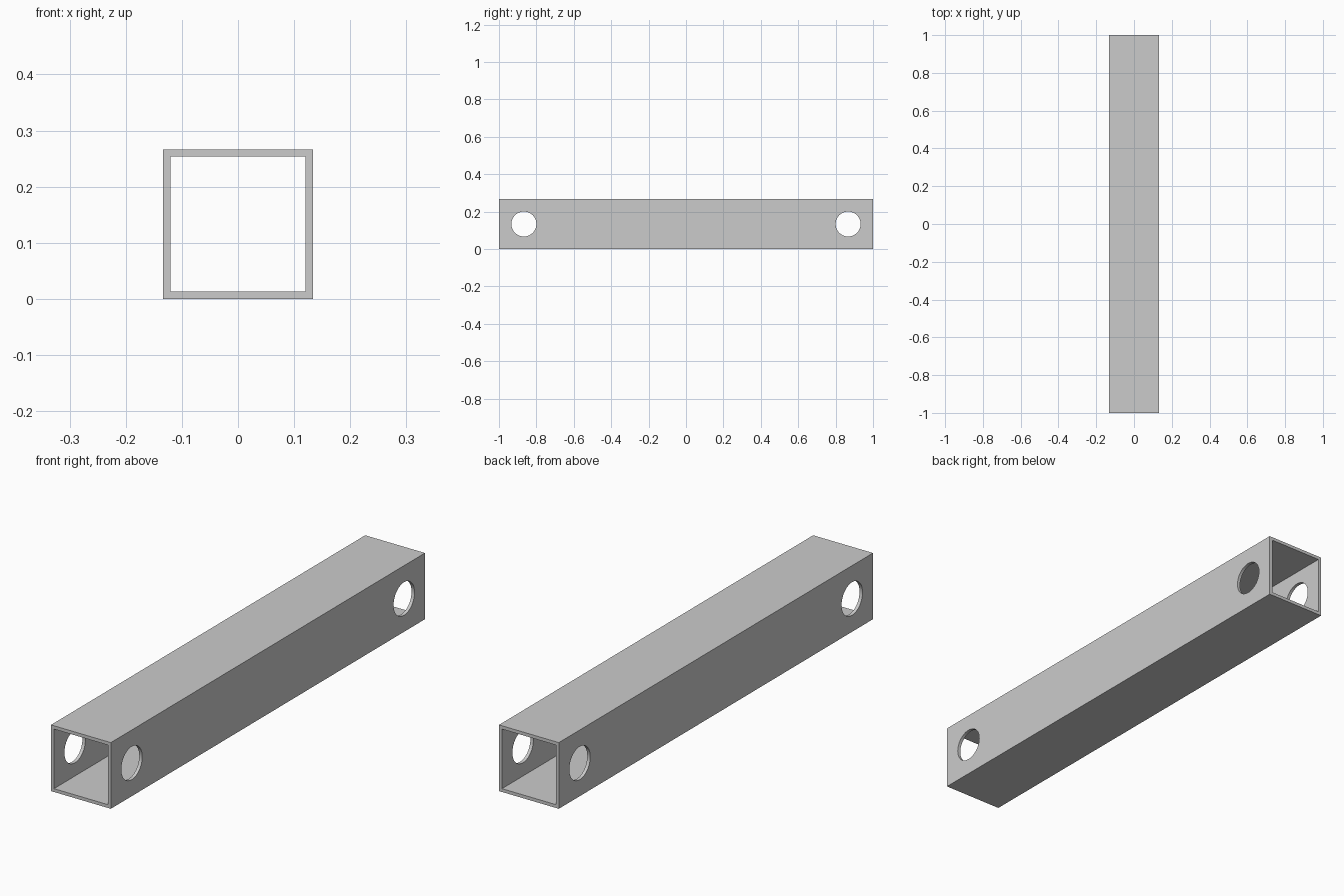
import bpy, bmesh, math

if "Cube" in bpy.data.objects:
    bpy.data.objects.remove(bpy.data.objects["Cube"])

WIDTH, LENGTH, WALL = 0.2667, 2.0, 0.0133
HOLE_R, HOLE_Y = 0.0667, 0.8667
MID_Z = WIDTH / 2


def square(bm, half, y):
    """Square loop of vertices across the tube at a given y."""
    corners = [(-1, -1), (1, -1), (1, 1), (-1, 1)]
    return [bm.verts.new((sx * half, y, MID_Z + sz * half)) for sx, sz in corners]


# Square tube: outer and inner loops at both ends, bridged into walls and rims
bm = bmesh.new()
outer, inner = WIDTH / 2, WIDTH / 2 - WALL
loops = [square(bm, outer, -LENGTH / 2), square(bm, outer, LENGTH / 2),
         square(bm, inner, LENGTH / 2), square(bm, inner, -LENGTH / 2)]
for k in range(4):
    a, b = loops[k], loops[(k + 1) % 4]
    for i in range(4):
        j = (i + 1) % 4
        bm.faces.new((a[i], a[j], b[j], b[i]))
bmesh.ops.recalc_face_normals(bm, faces=bm.faces)
mesh = bpy.data.meshes.new("square_tube")
bm.to_mesh(mesh)
bm.free()
tube = bpy.data.objects.new("square_tube", mesh)
bpy.context.collection.objects.link(tube)

# Round cross holes through both side walls, one near each end
for name, side in (("front_hole_cutter", -1), ("back_hole_cutter", 1)):
    bpy.ops.mesh.primitive_cylinder_add(
        vertices=64, radius=HOLE_R, depth=WIDTH * 2,
        location=(0, side * HOLE_Y, MID_Z), rotation=(0, math.pi / 2, 0))
    cutter = bpy.context.object
    cutter.name = name
    cutter.hide_render = True
    cutter.display_type = 'WIRE'
    cut = tube.modifiers.new(name, 'BOOLEAN')
    cut.operation = 'DIFFERENCE'
    cut.solver = 'EXACT'
    cut.object = cutter

# Smooth hole walls, keep the tube edges crisp
bpy.ops.object.select_all(action='DESELECT')
tube.select_set(True)
bpy.context.view_layer.objects.active = tube
for modifier in list(tube.modifiers):
    bpy.ops.object.modifier_apply(modifier=modifier.name)
for obj in list(bpy.data.objects):
    if obj is not tube and obj.name.endswith("_cutter"):
        bpy.data.objects.remove(obj)
bpy.ops.object.shade_smooth_by_angle(angle=math.radians(30))
